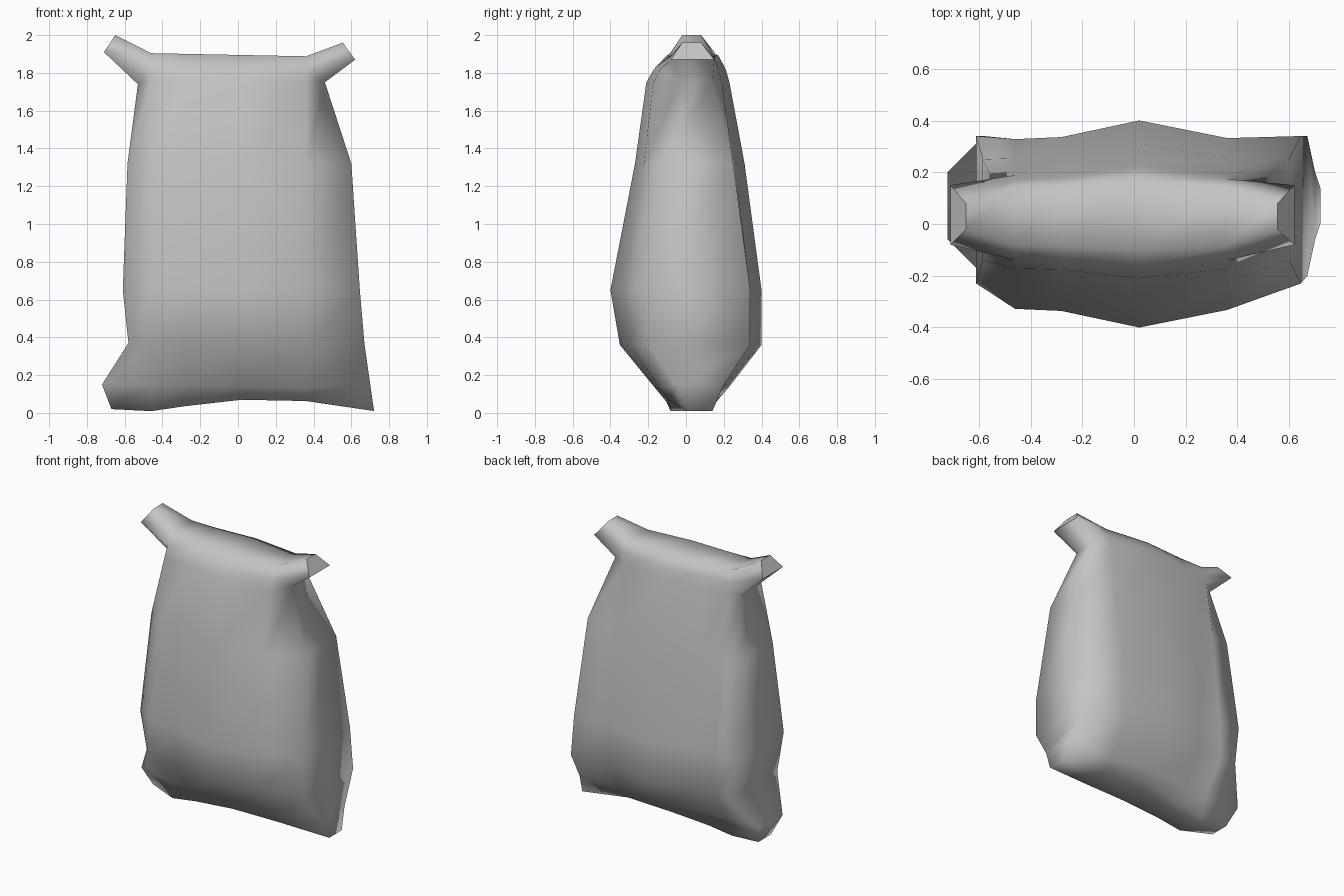
import bpy
import bmesh

cube = bpy.data.objects.get("Cube")
if cube:
    bpy.data.objects.remove(cube, do_unlink=True)

# One plain cloth colour
cloth = bpy.data.materials.new("grey_cloth")
colour = (0.55, 0.55, 0.55, 1)
cloth.use_nodes = True
cloth.diffuse_color = colour
for node in cloth.node_tree.nodes:
    if node.type == "BSDF_PRINCIPLED":
        node.inputs["Base Color"].default_value = colour

# Inner columns of every cross-section: x, share of full depth, sag of the bottom hem
COLUMNS = [(-0.46, 0.82, 0.07), (-0.28, 0.84, 0.04), (0.02, 1, 0), (0.36, 0.83, 0)]

# Cross-sections from hem to mouth:
# (right seam x, z), (left seam x, z), seam front/back y, belly front/back y, belly z
SECTIONS = [
    ((-0.67, 0.02), (0.72, 0.01), (0.00, 0.14), (-0.10, 0.17), 0.07),
    ((-0.72, 0.15), (0.70, 0.15), (-0.06, 0.20), (-0.17, 0.23), 0.14),
    ((-0.58, 0.37), (0.67, 0.36), (-0.20, 0.34), (-0.35, 0.40), 0.36),
    ((-0.61, 0.65), (0.645, 0.65), (-0.23, 0.34), (-0.40, 0.40), 0.65),
    ((-0.585, 1.32), (0.60, 1.32), (-0.14, 0.25), (-0.27, 0.31), 1.32),
    ((-0.53, 1.74), (0.46, 1.75), (-0.03, 0.14), (-0.21, 0.23), 1.75),
    ((-0.71, 1.91), (0.62, 1.87), (-0.08, 0.15), (-0.17, 0.21), 1.82),
    ((-0.65, 2.0), (0.555, 1.96), (-0.02, 0.08), (-0.10, 0.17), 1.895),
]


def cross_section(bm, section, is_hem):
    """Front points from -x to +x, then back points from +x to -x."""
    low, high, seam, belly, height = section
    sides = []
    for side in range(2):
        points = [(low[0], seam[side], low[1])]
        for x, depth, sag in COLUMNS:
            z = height - 0.02 * x - (sag if is_hem else 0)
            points.append((x, belly[side] * depth, z))
        points.append((high[0], seam[side], high[1]))
        sides.append(points)
    return [bm.verts.new(p) for p in sides[0] + sides[1][::-1]]


# Loft the sack body, with corner ears along the side seams
bm = bmesh.new()
rings = [cross_section(bm, s, i == 0) for i, s in enumerate(SECTIONS)]
count = len(rings[0])
half = count // 2
for i, (lower, upper) in enumerate(zip(rings, rings[1:])):
    for j in range(count):
        k = (j + 1) % count
        face = bm.faces.new((lower[j], lower[k], upper[k], upper[j]))
        # Ear ends stay flat
        face.smooth = not (i == len(rings) - 2 and j in (half - 1, count - 1))

# Close the hem and the mouth with strips between front and back
for ring in (rings[0], rings[-1]):
    for j in range(half - 1):
        a, b = ring[j], ring[j + 1]
        c, d = ring[count - 2 - j], ring[count - 1 - j]
        bm.faces.new((a, b, c, d)).smooth = True

bmesh.ops.recalc_face_normals(bm, faces=bm.faces)
mesh = bpy.data.meshes.new("sack")
bm.to_mesh(mesh)
bm.free()
mesh.materials.append(cloth)
sack = bpy.data.objects.new("sack", mesh)
bpy.context.collection.objects.link(sack)
